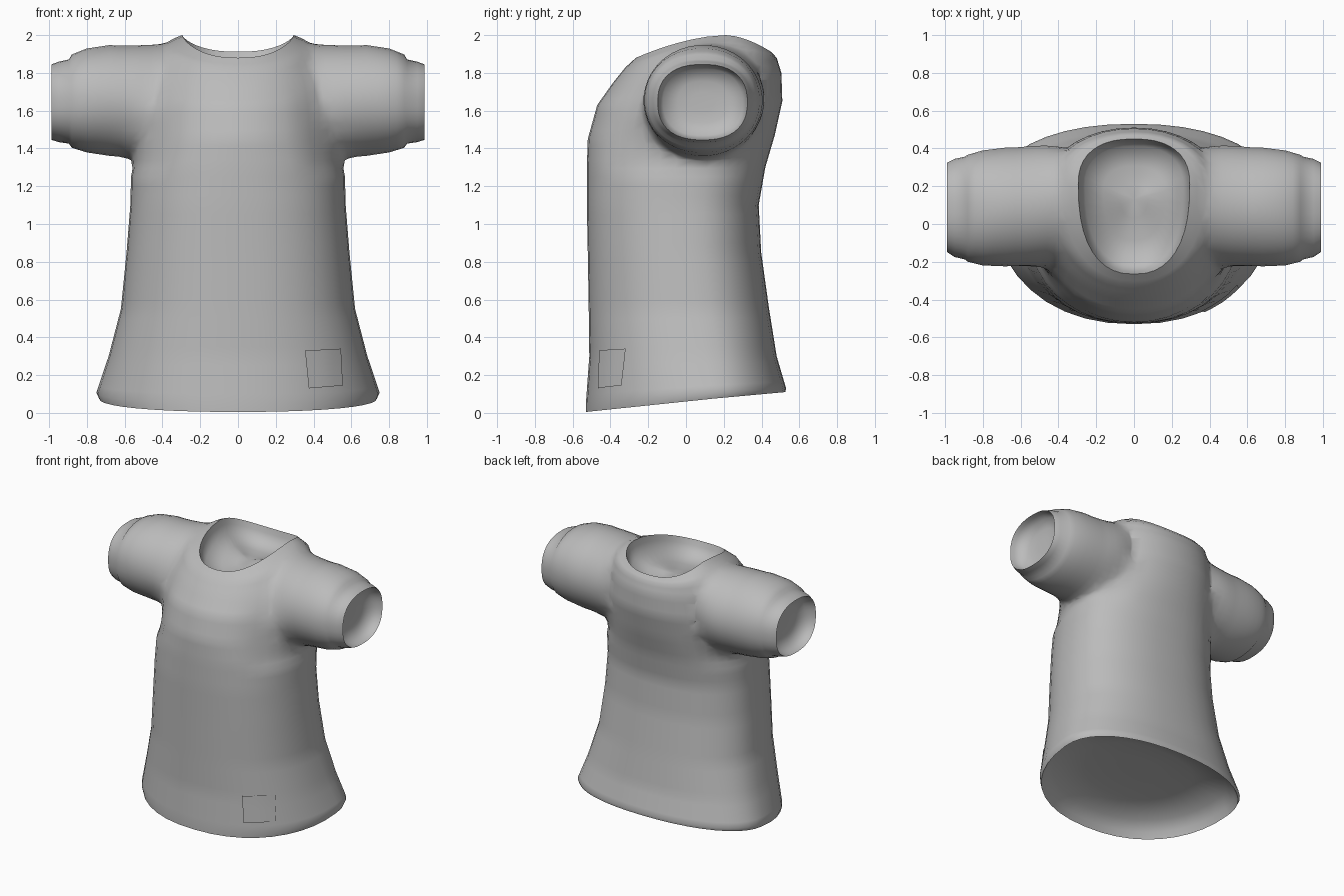
import bpy, bmesh, math
from mathutils import Vector

if "Cube" in bpy.data.objects:
    bpy.data.objects.remove(bpy.data.objects["Cube"])

SEG = 40
fabric = bpy.data.materials.new("grey fabric")
fabric.diffuse_color = (0.5, 0.5, 0.5, 1)
fabric.use_nodes = True
fabric.node_tree.nodes["Principled BSDF"].inputs["Base Color"].default_value = fabric.diffuse_color


def spow(v, p):
    return math.copysign(abs(v) ** p, v)


def densify(rings, step=.05):
    """Insert in-between rings so the seam has enough points to blend."""
    out = [rings[0]]
    for a, b in zip(rings, rings[1:]):
        n = max(1, round(max((p - q).length for p, q in zip(a, b)) / step))
        for k in range(1, n + 1):
            out.append([p.lerp(q, k / n) for p, q in zip(a, b)])
    return out


def bowl(ring, depth):
    """Rings of a hollow lining that closes an opening; depth is a vector."""
    mid = sum(ring, Vector()) / SEG
    return [[mid + (p - mid) * s + depth * d for p in ring]
            for s, d in ((.965, .3), (.88, .75), (.55, .97), (.25, 1))]


def loft(name, rings):
    bm = bmesh.new()
    rows = [[bm.verts.new(p) for p in r] for r in rings]
    for a, b in zip(rows, rows[1:]):
        for i in range(SEG):
            j = (i + 1) % SEG
            bm.faces.new((a[i], a[j], b[j], b[i]))
    for row in (rows[0], rows[-1]):
        c = bm.verts.new(sum((v.co for v in row), Vector()) / SEG)
        for i in range(SEG):
            bm.faces.new((row[i], row[(i + 1) % SEG], c))
    bmesh.ops.recalc_face_normals(bm, faces=bm.faces)
    me = bpy.data.meshes.new(name)
    bm.to_mesh(me)
    bm.free()
    me.materials.append(fabric)
    ob = bpy.data.objects.new(name, me)
    bpy.context.collection.objects.link(ob)
    return ob


def body_ring(hw, yf, yb, yc, zf, zs, zb, e, p=1.0):
    pts = []
    for i in range(SEG):
        t = 2 * math.pi * i / SEG
        c, s = spow(math.cos(t), 2 / e), spow(math.sin(t), 2 / e)
        y = yc + s * ((yb - yc) if s > 0 else (yc - yf))
        z = zs + ((zb if s > 0 else zf) - zs) * abs(s) ** p
        pts.append(Vector((hw * c, y, z)))
    return pts


def sleeve_ring(side, x, y0, y1, z0, z1, e):
    pts = []
    for i in range(SEG):
        t = 2 * math.pi * (i + 0.5) / SEG
        c, s = spow(math.cos(t), 2 / e), spow(math.sin(t), 2 / e)
        pts.append(Vector((side * x, (y0 + y1) / 2 + c * (y1 - y0) / 2,
                           (z0 + z1) / 2 + s * (z1 - z0) / 2)))
    return pts


# Body: half width, front y, back y, centre y, front z, side z, back z, squareness
BODY = [
    (.735, -.53, .525, .14, .005, .075, .11, 2.2),
    (.75, -.53, .53, .14, .05, .108, .13, 2.2),
    (.685, -.512, .48, .10, .30, .30, .30, 2.3),
    (.62, -.515, .44, .05, .55, .55, .55, 2.3),
    (.59, -.52, .398, .02, .85, .85, .85, 2.3),
    (.57, -.525, .385, .02, 1.1, 1.1, 1.1, 2.3),
    (.565, -.525, .42, .04, 1.3, 1.3, 1.3, 2.2),
    (.54, -.52, .47, .06, 1.45, 1.45, 1.47, 2.1),
    (.52, -.47, .51, .08, 1.63, 1.63, 1.65, 2.1),
    (.48, -.385, .505, .12, 1.75, 1.82, 1.80, 2.1),
    (.41, -.32, .48, .17, 1.83, 1.955, 1.88, 2.2, 1.5),
    (.295, -.265, .45, .21, 1.88, 2.0, 1.912, 2.4, 1.7),
]
rings = [body_ring(*r) for r in BODY]
hem = bowl(rings[0], Vector((0, 0, .14)))[::-1]
neck = bowl(rings[-1], Vector((0, 0, -.14)))
shirt = loft("shirt", hem + densify(rings) + neck)

# Sleeves with stepped cuffs: x, front y, back y, bottom z, top z, squareness
SLEEVE = [
    (.34, -.10, .40, 1.45, 1.95, 2.0),
    (.45, -.225, .435, 1.36, 1.957, 2.0),
    (.57, -.235, .42, 1.34, 1.955, 2.0),
    (.68, -.225, .405, 1.36, 1.948, 2.0),
    (.80, -.22, .39, 1.378, 1.93, 2.1),
    (.88, -.20, .367, 1.403, 1.898, 2.2),
    (.895, -.188, .357, 1.425, 1.872, 2.3),
    (.95, -.175, .345, 1.433, 1.86, 2.3),
    (.988, -.15, .325, 1.445, 1.845, 2.4),
]
for side in (-1, 1):
    rings = [sleeve_ring(side, *r) for r in SLEEVE]
    cuff = bowl(rings[-1], Vector((-.1 * side, 0, 0)))
    sleeve = loft("sleeve", densify(rings) + cuff)
    mod = shirt.modifiers.new("join", 'BOOLEAN')
    mod.operation, mod.solver, mod.object = 'UNION', 'EXACT', sleeve

dg = bpy.context.evaluated_depsgraph_get()
joined = bpy.data.meshes.new_from_object(shirt.evaluated_get(dg))
shirt.modifiers.clear()
shirt.data = joined
for ob in [o for o in bpy.data.objects if o is not shirt]:
    bpy.data.objects.remove(ob)

# Blend the armhole seams into the body
bm = bmesh.new()
bm.from_mesh(joined)
zone = [v for v in bm.verts if .36 < abs(v.co.x) < .66 and v.co.z > 1.25]
bmesh.ops.remove_doubles(bm, verts=zone, dist=.014)
bmesh.ops.triangulate(bm, faces=[f for f in bm.faces if len(f.verts) > 4])
zone = [v for v in bm.verts if .36 < abs(v.co.x) < .66 and v.co.z > 1.25]
for _ in range(9):
    bmesh.ops.smooth_vert(bm, verts=zone, factor=.5, use_axis_x=True,
                          use_axis_y=True, use_axis_z=True)
bm.to_mesh(joined)
bm.free()
joined.materials.clear()
joined.materials.append(fabric)
bpy.context.view_layer.update()

# Patch: thin curved square lying on the lower front
N = 4
corners = [Vector(c) for c in ((.375, .13), (.555, .145), (.545, .34), (.355, .33))]
bm = bmesh.new()
grid = []
for j in range(N + 1):
    for i in range(N + 1):
        u, v = i / N, j / N
        p = corners[0].lerp(corners[1], u).lerp(corners[3].lerp(corners[2], u), v)
        hit, loc, nor, _ = shirt.ray_cast(Vector((p.x, -2, p.y)), Vector((0, 1, 0)))
        grid.append(bm.verts.new(loc + Vector((0, -.014, 0))))
for j in range(N):
    for i in range(N):
        k = j * (N + 1) + i
        bm.faces.new((grid[k], grid[k + 1], grid[k + N + 2], grid[k + N + 1]))
me = bpy.data.meshes.new("patch")
bm.to_mesh(me)
bm.free()
me.materials.append(fabric)
patch = bpy.data.objects.new("patch", me)
bpy.context.collection.objects.link(patch)

# Smooth shading
for ob in (shirt, patch):
    bpy.ops.object.select_all(action='DESELECT')
    ob.select_set(True)
    bpy.context.view_layer.objects.active = ob
    bpy.ops.object.shade_smooth_by_angle(angle=math.radians(65))
